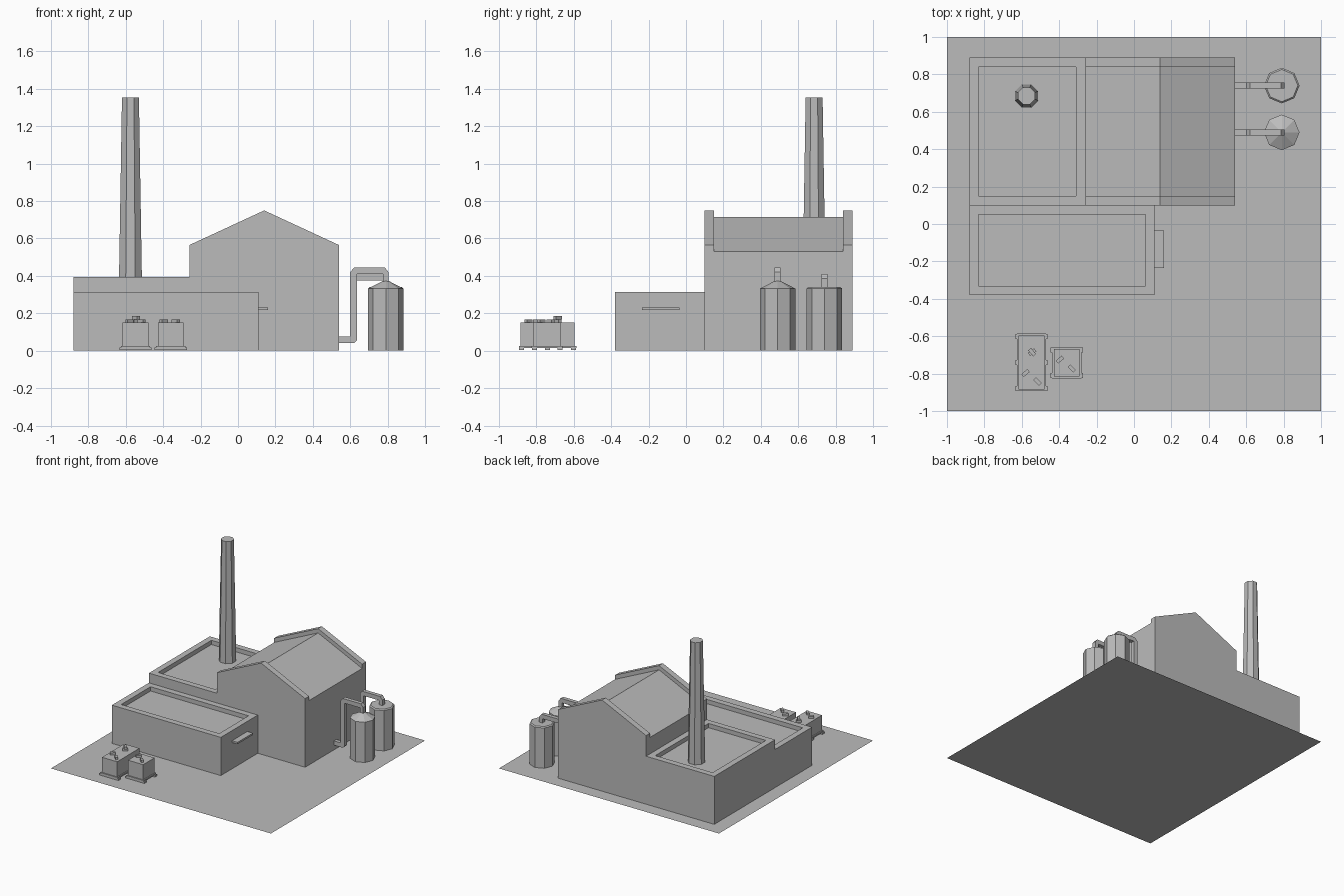
import bpy, bmesh
from math import radians, pi
from mathutils import Matrix

cube = bpy.data.objects.get("Cube")
if cube:
    bpy.data.objects.remove(cube, do_unlink=True)

GREY = (0.5, 0.5, 0.5, 1)
grey = bpy.data.materials.new("plain_grey")
grey.use_nodes = True
grey.diffuse_color = GREY
grey.node_tree.nodes["Principled BSDF"].inputs["Base Color"].default_value = GREY
BASE = 0.001  # sits parts just clear of the yard


def finish(name, bm):
    bmesh.ops.recalc_face_normals(bm, faces=bm.faces)
    mesh = bpy.data.meshes.new(name)
    bm.to_mesh(mesh)
    bm.free()
    mesh.materials.append(grey)
    obj = bpy.data.objects.new(name, mesh)
    bpy.context.collection.objects.link(obj)
    return obj


def box_mesh(x, y, z):
    bm = bmesh.new()
    bmesh.ops.create_cube(bm, size=1)
    for v in bm.verts:
        v.co = [lo + (c + 0.5) * (hi - lo) for c, (lo, hi) in zip(v.co, (x, y, z))]
    return bm


def box(name, x, y, z):
    return finish(name, box_mesh(x, y, z))


def prism(name, outline, y0, y1):
    """Extrude an x-z outline along y."""
    bm = bmesh.new()
    face = bm.faces.new([bm.verts.new((x, y0, z)) for x, z in outline])
    out = bmesh.ops.extrude_face_region(bm, geom=[face])
    for v in out["geom"]:
        if isinstance(v, bmesh.types.BMVert):
            v.co.y = y1
    return finish(name, bm)


def lathe(name, x, y, rings, turn=0.0):
    """Stack eight-sided frustums with flat shading; rings are (radius, z)."""
    bm = bmesh.new()
    loops = []
    for r, z in rings:
        loop = bmesh.ops.create_circle(bm, segments=8, radius=r,
                                       matrix=Matrix.Translation((x, y, z)) @ Matrix.Rotation(turn, 4, "Z"))
        loops.append(loop["verts"])
    for a, b in zip(loops, loops[1:]):
        for i in range(8):
            j = (i + 1) % 8
            bm.faces.new((a[i], a[j], b[j], b[i]))
    bm.faces.new(loops[0])
    bm.faces.new(loops[-1])
    return finish(name, bm)


def flat_roofed(name, x, y, height, rim=0.07, depth=0.035):
    """Block whose roof is sunk behind a parapet."""
    bm = box_mesh(x, y, (BASE, height))
    bm.faces.ensure_lookup_table()
    top = max(bm.faces, key=lambda f: f.calc_center_median().z)
    bmesh.ops.inset_individual(bm, faces=[top], thickness=rim)
    # A vertical-walled recess: extrude the inset face downwards
    out = bmesh.ops.extrude_discrete_faces(bm, faces=[top])
    for v in out["faces"][0].verts:
        v.co.z -= depth
    return finish(name, bm)


# Yard
yard = bmesh.new()
bmesh.ops.create_grid(yard, x_segments=1, y_segments=1, size=1)
finish("yard", yard)

# Flat roofed wings
flat_roofed("rear_wing", (-0.88, -0.26), (0.10, 0.89), 0.395)
flat_roofed("front_wing", (-0.88, 0.11), (-0.38, 0.10), 0.315)
box("wall_shelf", (0.11, 0.16), (-0.235, -0.035), (0.217, 0.232))


# Pitched hall with raised gable ends
def gable(drop):
    return [(-0.26, BASE), (0.54, BASE), (0.54, 0.565 - drop),
            (0.14, 0.75 - drop), (-0.26, 0.565 - drop)]


prism("hall", gable(0.035), 0.15, 0.84)
prism("front_gable", gable(0), 0.10, 0.15)
prism("rear_gable", gable(0), 0.84, 0.89)

# Chimney
lathe("chimney", -0.575, 0.685, [(0.067, 0.34), (0.049, 1.355)], pi / 8)

# Tanks, one with a cone lid and one with a flat lid
lathe("front_tank", 0.79, 0.49, [(0.095, BASE), (0.095, 0.332), (0.012, 0.375)])
lathe("rear_tank", 0.79, 0.74, [(0.095, BASE), (0.095, 0.332), (0.086, 0.34)])


# Pipes from the hall wall up and over to each tank
def pipe(name, y, top):
    low = top - 0.035
    outline = [(0.54, 0.04), (0.62, 0.04), (0.635, 0.055), (0.635, low), (0.775, low),
               (0.775, 0.335), (0.805, 0.335), (0.805, top - 0.025), (0.785, top),
               (0.62, top), (0.60, top - 0.025), (0.60, 0.075), (0.54, 0.075)]
    prism(name, outline, y - 0.016, y + 0.016)


pipe("front_pipe", 0.49, 0.445)
pipe("rear_pipe", 0.74, 0.41)


# Crates on pallets, with loose bars on top
def bar(name, x, y, z, angle):
    obj = box(name, (-0.021, 0.021), (-0.01, 0.01), (0, 0.018))
    obj.location = (x, y, z)
    obj.rotation_euler.z = radians(angle)


def crate(name, x, y, half_length, sleepers):
    for part, grow, z in (("body", -0.006, (0.026, 0.15)), ("pallet", 0.003, (0.014, 0.026))):
        w, l = 0.075 + grow, half_length + grow
        box(f"{name}_{part}", (x - w, x + w), (y - l, y + l), z)
    for i in range(sleepers):
        sy = y + (2 * i / (sleepers - 1) - 1) * (half_length - 0.012)
        box(f"{name}_sleeper_{i + 1}", (x - 0.086, x + 0.086), (sy - 0.014, sy + 0.014), (0.003, 0.018))


crate("large_crate", -0.548, -0.74, 0.151, 3)
crate("small_crate", -0.36, -0.742, 0.08, 2)
for i, (x, y, z, angle) in enumerate([
        (-0.58, -0.797, 0.15, 40), (-0.516, -0.842, 0.15, -45),
        (-0.545, -0.685, 0.15, 35), (-0.545, -0.685, 0.168, -50),
        (-0.396, -0.725, 0.15, 40), (-0.333, -0.772, 0.15, -45)]):
    bar(f"loose_bar_{i + 1}", x, y, z, angle)
